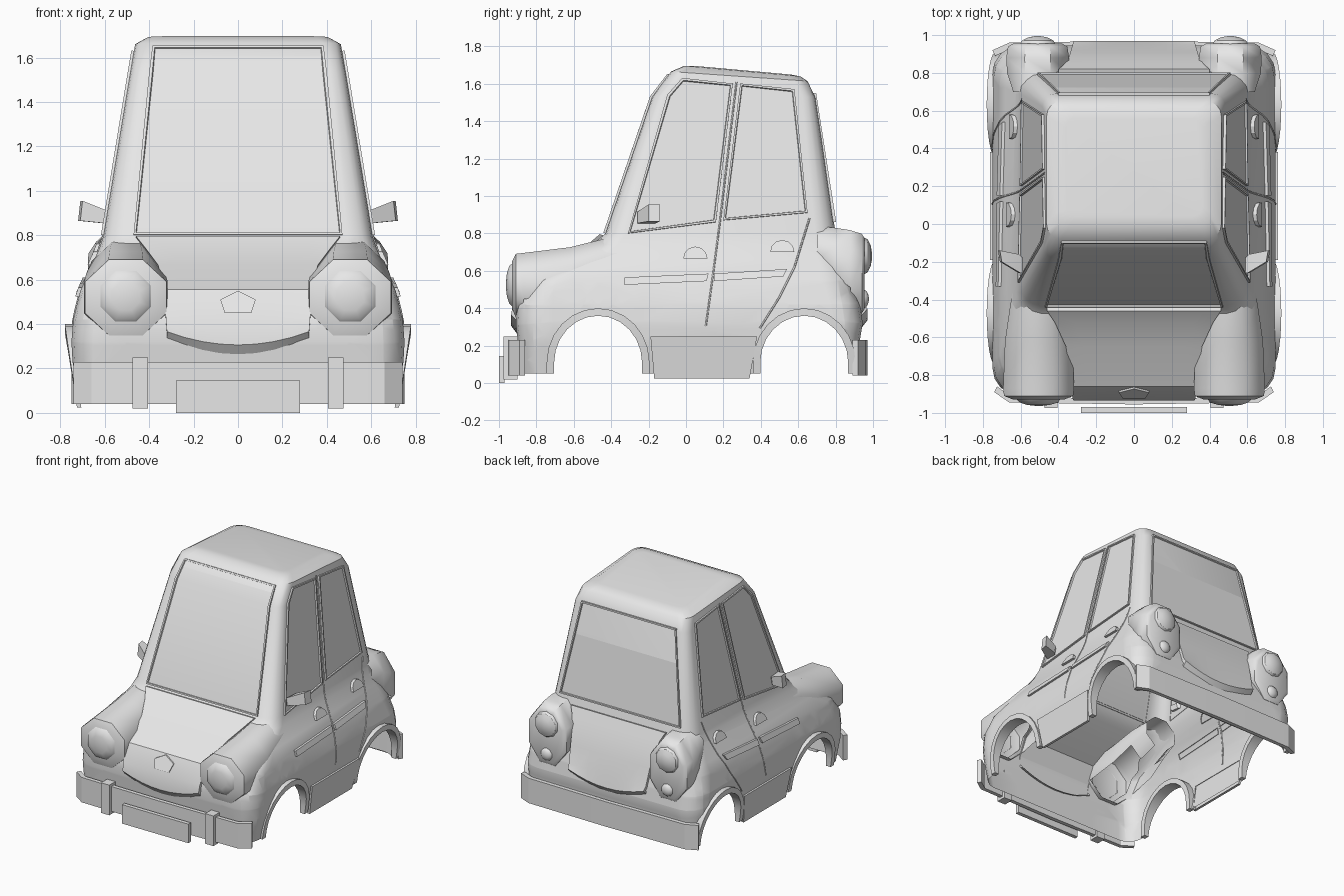
import bpy, bmesh
from math import sin, cos, pi
from mathutils import Vector

if "Cube" in bpy.data.objects:
    bpy.data.objects.remove(bpy.data.objects["Cube"])

grey = bpy.data.materials.new("plain_grey")
grey.use_nodes = True
grey.diffuse_color = (0.8, 0.8, 0.8, 1)
grey.node_tree.nodes["Principled BSDF"].inputs["Base Color"].default_value = (0.8, 0.8, 0.8, 1)

# Body rings: height, front y, back y, half width, corner radius, backward tilt
RINGS = [
    (0.05, -0.88, 0.92, 0.71, 0.12, 0),
    (0.23, -0.90, 0.93, 0.745, 0.14, 0),
    (0.32, -0.91, 0.945, 0.75, 0.15, 0),
    (0.42, -0.905, 0.93, 0.742, 0.15, 0),
    (0.55, -0.84, 0.895, 0.71, 0.15, 0),
    (0.66, -0.63, 0.86, 0.66, 0.15, 0),
    (0.74, -0.50, 0.825, 0.625, 0.14, 0),
    (0.80, -0.43, 0.80, 0.605, 0.11, 0),
    (1.53, -0.18, 0.69, 0.485, 0.07, 0),
    (1.66, -0.08, 0.65, 0.463, 0.08, 0.07),
    (1.695, -0.01, 0.61, 0.41, 0.07, 0.09),
    (1.70, 0.04, 0.56, 0.36, 0.05, 0.09),
]
FRONT, BACK, WIDTH = 1, 2, 3


def at(z, col):
    """Read one ring value at any height."""
    z = min(max(z, RINGS[0][0]), RINGS[-1][0])
    for a, b in zip(RINGS, RINGS[1:]):
        if z <= b[0]:
            return a[col] + (b[col] - a[col]) * (z - a[0]) / (b[0] - a[0])


def finish(bm, name, angle=0.6):
    mesh = bpy.data.meshes.new(name)
    bm.to_mesh(mesh)
    bm.free()
    ob = bpy.data.objects.new(name, mesh)
    bpy.context.collection.objects.link(ob)
    mesh.materials.append(grey)
    bpy.ops.object.select_all(action='DESELECT')
    ob.select_set(True)
    bpy.context.view_layer.objects.active = ob
    bpy.ops.object.shade_smooth_by_angle(angle=angle)


def loft(rings, start=False):
    bm = bmesh.new()
    vs = [[bm.verts.new(p) for p in r] for r in rings]
    n = len(vs[0])
    for a, b in zip(vs, vs[1:]):
        for i in range(n):
            j = (i + 1) % n
            bm.faces.new((a[i], a[j], b[j], b[i]))
    if start:
        bm.faces.new(vs[0])
    bm.faces.new(vs[-1])
    bmesh.ops.recalc_face_normals(bm, faces=bm.faces)
    return bm


def oval(x, y, z, rx, rz, n=8):
    """Polygon facing along y."""
    return [(x + rx * cos((k + 0.5) * 2 * pi / n), y, z + rz * sin((k + 0.5) * 2 * pi / n))
            for k in range(n)]


def punch(bm, poly, u, v, keep):
    """Remove the faces inside a convex counterclockwise polygon in two axes."""
    def near():
        return [f for f in bm.faces if keep(f.calc_center_median())]
    planes = []
    for p, q in zip(poly, poly[1:] + poly[:1]):
        co, no = Vector(), Vector()
        co[u], co[v] = p
        no[u], no[v] = q[1] - p[1], p[0] - q[0]
        planes.append((co, no.normalized()))
        faces = near()
        geom = faces + list({e for f in faces for e in f.edges}) + list({w for f in faces for w in f.verts})
        bmesh.ops.bisect_plane(bm, geom=geom, plane_co=co, plane_no=planes[-1][1], dist=1e-5)
    inside = [f for f in near()
              if all((f.calc_center_median() - c).dot(n) < 1e-4 for c, n in planes)]
    bmesh.ops.delete(bm, geom=inside, context='FACES')


def panel(name, rows, out, lift=0.012, rim=0.014, sink=0.01):
    """Thin raised plate made of rows of points, or of one outline."""
    bm = bmesh.new()
    out = Vector(out)
    vs = [[bm.verts.new(Vector(p) + out * lift) for p in r] for r in rows]
    if len(vs) == 1:
        faces = [bm.faces.new(vs[0])]
    else:
        faces = [bm.faces.new((a[i], a[i + 1], b[i + 1], b[i]))
                 for a, b in zip(vs, vs[1:]) for i in range(len(a) - 1)]
    faces[0].normal_update()
    if faces[0].normal.dot(out) < 0:
        bmesh.ops.reverse_faces(bm, faces=faces)
    bm.normal_update()
    edge = [e for e in bm.edges if e.is_boundary]
    wall = bmesh.ops.extrude_edge_only(bm, edges=edge)["geom"]
    bmesh.ops.translate(bm, verts=[w for w in wall if isinstance(w, bmesh.types.BMVert)],
                        vec=-out * lift * 1.3)
    if rim:
        # A narrow frame, a step down, then the pane
        bmesh.ops.inset_region(bm, faces=faces, thickness=rim)
        bmesh.ops.inset_region(bm, faces=faces, thickness=0.004)
        bmesh.ops.translate(bm, verts=list({w for f in faces for w in f.verts}), vec=-out * sink)
    finish(bm, name, 0.5)


def prism(name, pts, axis, lo, hi):
    """Extrude an outline along one axis."""
    def place(p, h):
        q = list(p)
        q.insert(axis, h)
        return q
    finish(loft([[place(p, lo) for p in pts], [place(p, hi) for p in pts]], True), name, 0.4)


def arch(c, ry, rz, low=0.05):
    arc = [(c + ry * cos(k * pi / 12), 0.11 + rz * sin(k * pi / 12)) for k in range(13)]
    return [(c + ry, low)] + arc + [(c - ry, low)]


# Body shell, open below
body = []
for z, f, b, w, r, tilt in RINGS:
    ring = []
    for k, (sx, y) in enumerate(((1, b - r), (-1, b - r), (-1, f + r), (1, f + r))):
        for i in range(5):
            a = (k + i / 4) * pi / 2
            py = y + r * sin(a)
            ring.append((sx * (w - r) + r * cos(a), py, z - tilt * py))
    body.append(ring)
shell = loft(body)
ARCHES = {"front": -0.47, "rear": 0.632}
for c in ARCHES.values():
    punch(shell, arch(c, 0.24, 0.255, 0), 1, 2, lambda p: p.z < 0.5)
for x in (-0.5, 0.5):
    for side, z, rx, rz in ((-1, 0.52, 0.165, 0.16), (1, 0.58, 0.12, 0.17)):
        hole = [(p[0], p[2]) for p in oval(x, 0, z, rx, rz)]
        punch(shell, hole, 0, 2, lambda p: p.y * side > 0.6 and p.z < 0.8)
    punch(shell, [(x - 0.14, -0.86), (x + 0.14, -0.86), (x + 0.08, -0.53), (x - 0.08, -0.53)],
          0, 1, lambda p: p.y < -0.4 and 0.45 < p.z < 0.8)
finish(shell, "body_shell")

# Windscreen and rear window
panel("windscreen", [[(-x, at(z, FRONT), z), (x, at(z, FRONT), z)]
                     for x, z in ((0.47, 0.80), (0.40, 1.53), (0.385, 1.65))], (0, -1, 0.3))
panel("rear_window", [[(-x, at(z, BACK), z), (x, at(z, BACK), z)]
                      for x, z in ((0.51, 0.86), (0.40, 1.55))], (0, 1, 0.1))

# Hood and trunk lid: raised sheets with a curved, turned-under lower lip
COLS = [k / 4 - 1 for k in range(9)]
for name, col, s, lip, rows in (
        ("hood", FRONT, -1, 0.25, ((0.46, 0.79), (0.42, 0.74), (0.36, 0.66), (0.33, 0.55), (0.325, 0.42))),
        ("trunk_lid", BACK, 1, 0.28, ((0.40, 0.80), (0.37, 0.74), (0.345, 0.66), (0.335, 0.55), (0.325, 0.42)))):
    sheet = [[(u * w, at(z, col), z) for u in COLS] for w, z in rows]
    sheet.append([(u * 0.32, at(0.32, col) + s * 0.005, lip + 0.05 + 0.06 * u * u) for u in COLS])
    sheet.append([(u * 0.32, at(0.3, col) - s * 0.03, lip + 0.07 * u * u) for u in COLS])
    panel(name, sheet, (0, s, 0.3), 0.02, 0)

# Hood badge
panel("hood_badge", [[(x, at(z, FRONT) - 0.018, z) for x, z in
                      ((-0.08, 0.51), (0, 0.55), (0.08, 0.51), (0.06, 0.45), (-0.06, 0.45))]],
      (0, -1, 0), 0.015, 0)

# Bumpers and number plate
for name, s, y, w, e in (("front", -1, 0.955, 0.74, 0.89), ("rear", 1, 0.97, 0.75, 0.92)):
    outer = [(-w, s * e), (-0.66, s * (y - 0.01)), (0, s * y), (0.66, s * (y - 0.01)), (w, s * e)]
    inner = [(x * 0.98, v - s * 0.03) for x, v in reversed(outer)]
    prism(name + "_bumper", outer + inner, 2, 0.04, 0.23)
prism("number_plate", [(-0.28, 0), (0.28, 0), (0.28, 0.145), (-0.28, 0.145)], 1, -1.0, -0.97)

for s, tag in ((1, "left"), (-1, "right")):
    def on_side(pts):
        return [[(s * at(z, WIDTH), y, z) for y, z in pts]]

    def lamp(name, x, y, z, r, h, n):
        dome = [oval(s * x, y + h * sin(a), z, r * cos(a), r * cos(a), n) for a in (0, 0.5, 1, 1.4)]
        finish(loft(dome), tag + name)
    out = (s, 0, 0.15)

    prism(tag + "_overrider", [(s * 0.405, 0.02), (s * 0.475, 0.02), (s * 0.475, 0.25), (s * 0.405, 0.25)],
          1, -0.975, -0.90)

    # Headlight pod and lens, open where it lies inside the body
    pod = [(-0.30, 0.655, 0.13), (-0.45, 0.625, 0.155), (-0.62, 0.56, 0.18), (-0.87, 0.52, 0.19),
           (-0.91, 0.52, 0.185), (-0.93, 0.525, 0.135)]
    bm = loft([oval(s * 0.505, y, z, r * 1.07, r) for y, z, r in pod])
    hidden = [f for f in bm.faces if f.calc_center_median().y > -0.85 and f.calc_center_median().z < 0.52]
    bmesh.ops.delete(bm, geom=hidden, context='FACES')
    finish(bm, tag + "_headlight_pod", 0.85)
    lamp("_headlight_lens", 0.505, -0.928, 0.525, 0.125, -0.035, 8)

    # Tail light pod with two lamps
    pod = [(0.70, 0.72, 0.14, 0.13), (0.80, 0.645, 0.175, 0.20), (0.88, 0.60, 0.18, 0.235),
           (0.94, 0.585, 0.17, 0.23), (0.955, 0.585, 0.14, 0.205)]
    bm = loft([oval(s * 0.51, y, z, rx, rz) for y, z, rx, rz in pod])
    hidden = [f for f in bm.faces if f.calc_center_median().y < 0.86 and f.calc_center_median().z < 0.55]
    bmesh.ops.delete(bm, geom=hidden, context='FACES')
    finish(bm, tag + "_tail_pod", 0.85)
    lamp("_large_tail_lamp", 0.51, 0.95, 0.68, 0.10, 0.045, 10)
    lamp("_small_tail_lamp", 0.51, 0.95, 0.45, 0.05, 0.028, 10)

    # Wheel arch trims
    for name, c in ARCHES.items():
        trim = []
        for (yo, zo), (yi, zi) in zip(arch(c, 0.275, 0.29), arch(c, 0.235, 0.25)):
            x = 0.72 + 0.15 * zo
            trim.append([(s * 0.69, yo, zo), (s * x, yo, zo), (s * x, yi, zi), (s * 0.69, yi, zi)])
        finish(loft(trim, True), tag + "_" + name + "_arch")

    # Side windows
    panel(tag + "_front_window", on_side([(-0.31, 0.80), (-0.10, 1.54), (-0.02, 1.63),
                                          (0.25, 1.60), (0.16, 0.86)]), out)
    panel(tag + "_rear_window", on_side([(0.20, 0.87), (0.29, 1.60), (0.58, 1.57), (0.65, 0.91)]), out)

    # Sill, mouldings and door handles
    panel(tag + "_sill", on_side([(-0.19, 0.25), (0.38, 0.25), (0.34, 0.025), (-0.17, 0.025)]),
          (s, 0, 0), 0.015, 0)
    panel(tag + "_front_moulding", on_side([(-0.33, 0.525), (-0.33, 0.565), (0.12, 0.585), (0.11, 0.545)]),
          (s, 0, 0), 0.016, 0)
    panel(tag + "_rear_moulding", on_side([(0.15, 0.545), (0.15, 0.585), (0.54, 0.61), (0.52, 0.57)]),
          (s, 0, 0), 0.016, 0)
    for name, y, z in (("front", 0.05, 0.665), ("rear", 0.515, 0.70)):
        arc = [(y + 0.065 * cos(k * pi / 6), z + 0.065 * sin(k * pi / 6)) for k in range(7)]
        panel(tag + "_" + name + "_handle", on_side(arc), (s, 0, 0), 0.02, 0)

    # Door seams
    seams = {"middle": [(0.27, 1.61), (0.18, 0.85), (0.15, 0.62), (0.10, 0.26)],
             "rear": [(0.66, 0.88), (0.58, 0.62), (0.50, 0.46), (0.38, 0.27)]}
    for name, pts in seams.items():
        fine = [Vector(p).lerp(Vector(q), k / 8) for p, q in zip(pts, pts[1:]) for k in range(8)]
        cu = bpy.data.curves.new(tag + "_" + name + "_seam", 'CURVE')
        cu.dimensions = '3D'
        cu.bevel_depth = 0.005
        cu.bevel_resolution = 1
        line = cu.splines.new('POLY')
        line.points.add(len(fine) - 1)
        for p, q in zip(line.points, on_side(fine)[0]):
            p.co = (*q, 1)
        cu.materials.append(grey)
        bpy.context.collection.objects.link(bpy.data.objects.new(cu.name, cu))

    # Wing mirror: arm swept out and back to a wider head
    arm = []
    for x, y, z, d, h in ((0.57, -0.23, 0.87, 0.03, 0.02), (0.61, -0.21, 0.885, 0.05, 0.03),
                          (0.71, -0.17, 0.91, 0.03, 0.045)):
        arm.append([(s * x, y - d, z - h), (s * (x + 0.01), y + d, z - h),
                    (s * x, y + d, z + h), (s * (x - 0.01), y - d, z + h)])
    finish(loft(arm, True), tag + "_mirror", 0.4)
